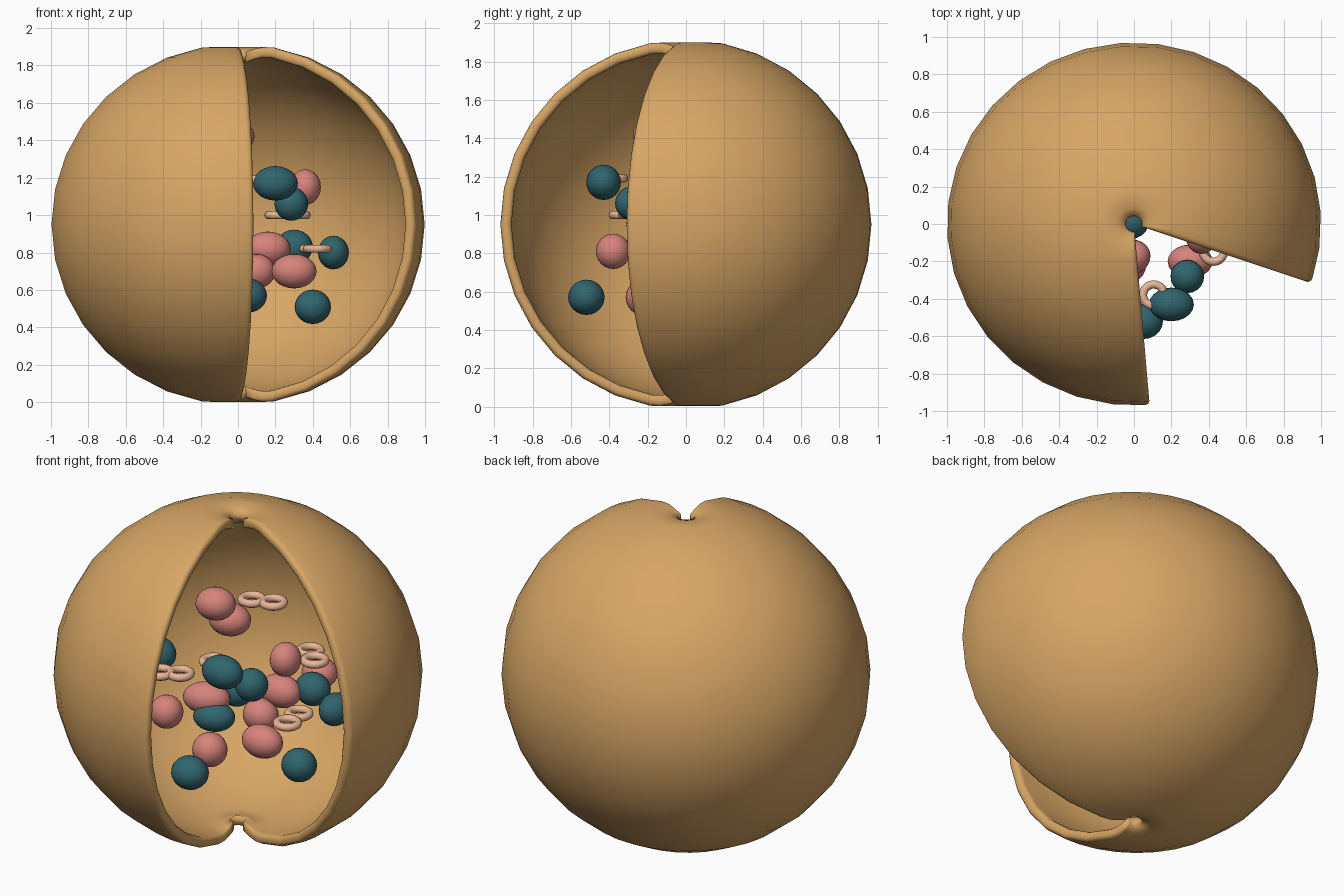
import bpy, bmesh, math
from math import sin, cos, pi, radians, exp

if "Cube" in bpy.data.objects:
    bpy.data.objects.remove(bpy.data.objects["Cube"])

CENTRE_Z = 0.95


def material(name, rgb):
    m = bpy.data.materials.new(name)
    m.diffuse_color = (*rgb, 1)
    m.use_nodes = True
    m.node_tree.nodes["Principled BSDF"].inputs["Base Color"].default_value = m.diffuse_color
    return m


TAN = material("tan", (0.68, 0.38, 0.13))
TEAL = material("teal", (0.03, 0.13, 0.155))
PINK = material("pink", (0.68, 0.23, 0.20))
PEACH = material("peach", (0.82, 0.47, 0.31))


def finish(bm, name, mat, loc=(0, 0, 0), rot=(0, 0, 0)):
    me = bpy.data.meshes.new(name)
    bmesh.ops.recalc_face_normals(bm, faces=bm.faces)
    for f in bm.faces:
        f.smooth = True
    bm.to_mesh(me)
    bm.free()
    me.materials.append(mat)
    ob = bpy.data.objects.new(name, me)
    ob.location = loc
    ob.rotation_euler = rot
    bpy.context.collection.objects.link(ob)
    return ob


# Outer shell: thick ellipsoid wall with a wedge left open, dimpled open poles, rounded rims
def shell_point(az, th, side):
    k = 0.97 + 0.03 * side
    dip = 0.05 * exp(-(sin(th) / 0.1) ** 2) * (1 if th < pi / 2 else -1)
    return (k * sin(th) * cos(az), 0.97 * k * sin(th) * sin(az),
            CENTRE_Z + 0.965 * k * cos(th) - dip)


def shell():
    bm = bmesh.new()
    cap = [0.045, 0.09, 0.14]
    thetas = cap + [pi * i / 16 for i in range(1, 16)] + [pi - t for t in reversed(cap)]
    start, end, segs = radians(-19), radians(274.8), 26
    rim = [(0.0, 0.35), (0.006, 0.72), (0.016, 0.93), (0.03, 1.0)]
    rings = [(start, d, s) for d, s in rim]
    rings += [(start + (end - start) * i / segs, 0, 1) for i in range(1, segs)]
    rings += [(end, -d, s) for d, s in reversed(rim)]
    loops = []
    for az, d, s in rings:
        path = [(t, s) for t in thetas] + [(t, -s) for t in reversed(thetas)]
        loops.append([bm.verts.new(shell_point(az + d / max(sin(t), 0.2), t, k))
                      for t, k in path])
    n = len(loops[0])
    for a, b in zip(loops, loops[1:]):
        for i in range(n):
            j = (i + 1) % n
            bm.faces.new((a[i], a[j], b[j], b[i]))
    for lp in (loops[0], loops[-1]):
        for i in range(n // 2 - 1):
            bm.faces.new((lp[i], lp[i + 1], lp[n - 2 - i], lp[n - 1 - i]))
    return finish(bm, "outer_shell", TAN)


shell()


# Egg-shaped bodies floating inside
def egg(name, mat, loc, radii, turn=0):
    bm = bmesh.new()
    bmesh.ops.create_uvsphere(bm, u_segments=20, v_segments=12, radius=1)
    bmesh.ops.scale(bm, vec=radii, verts=bm.verts)
    finish(bm, name, mat, loc, (0, 0, radians(turn)))


R = (0.1, 0.09, 0.092)
LONG = (0.12, 0.09, 0.092)

teal_eggs = [
    ((0.20, -0.43, 1.17), LONG, 0),
    ((0.285, -0.28, 1.06), (0.09, 0.09, 0.09), 0),
    ((-0.02, 0.01, 0.84), R, 0),
    ((0.30, 0.27, 0.83), R, 0),
    ((-0.03, -0.18, 0.75), (0.115, 0.09, 0.08), 20),
    ((0.05, -0.52, 0.57), (0.105, 0.095, 0.092), 0),
    ((0.40, 0.0, 0.51), (0.097, 0.095, 0.092), 0),
    ((-0.50, -0.03, 0.94), R, 0),
    ((0.51, 0.18, 0.80), (0.083, 0.1, 0.09), 0),
]
pink_eggs = [
    ((-0.02, -0.18, 1.42), (0.11, 0.095, 0.09), 20),
    ((-0.15, 0.14, 1.17), (0.115, 0.095, 0.09), 20),
    ((0.36, -0.07, 1.15), (0.083, 0.09, 0.095), 0),
    ((-0.20, -0.38, 0.81), (0.09, 0.09, 0.092), 0),
    ((-0.10, -0.15, 0.83), (0.13, 0.09, 0.088), 20),
    ((0.16, 0.17, 0.82), LONG, 0),
    ((0.10, 0.07, 0.70), R, 0),
    ((-0.03, -0.22, 0.57), (0.095, 0.095, 0.095), 0),
    ((0.30, -0.20, 0.70), LONG, 0),
    ((0.10, 0.62, 0.74), (0.1, 0.09, 0.085), 0),
]
for group, mat, label in ((teal_eggs, TEAL, "teal_body"), (pink_eggs, PINK, "pink_body")):
    for i, (loc, radii, turn) in enumerate(group):
        egg(f"{label}_{i + 1}", mat, loc, radii, turn)


# Small flat rings, mostly in touching pairs
def ring(name, loc, major=0.057, minor=0.022, u=20, v=10):
    bm = bmesh.new()
    grid = [[bm.verts.new(((major + minor * cos(2 * pi * j / v)) * cos(2 * pi * i / u),
                           (major + minor * cos(2 * pi * j / v)) * sin(2 * pi * i / u),
                           minor * sin(2 * pi * j / v)))
             for j in range(v)] for i in range(u)]
    for i in range(u):
        for j in range(v):
            a, b = grid[i], grid[(i + 1) % u]
            bm.faces.new((a[j], b[j], b[(j + 1) % v], a[(j + 1) % v]))
    finish(bm, name, PEACH, loc)


rings = [
    (-0.15, 0.345, 1.21), (-0.035, 0.38, 1.21),
    (-0.28, -0.325, 1.0), (-0.185, -0.275, 1.0),
    (0.105, -0.38, 1.19),
    (0.22, 0.36, 1.0), (0.31, 0.275, 1.0),
    (0.425, -0.145, 0.82), (0.405, -0.01, 0.82),
]
for i, loc in enumerate(rings):
    ring(f"small_ring_{i + 1}", loc)
